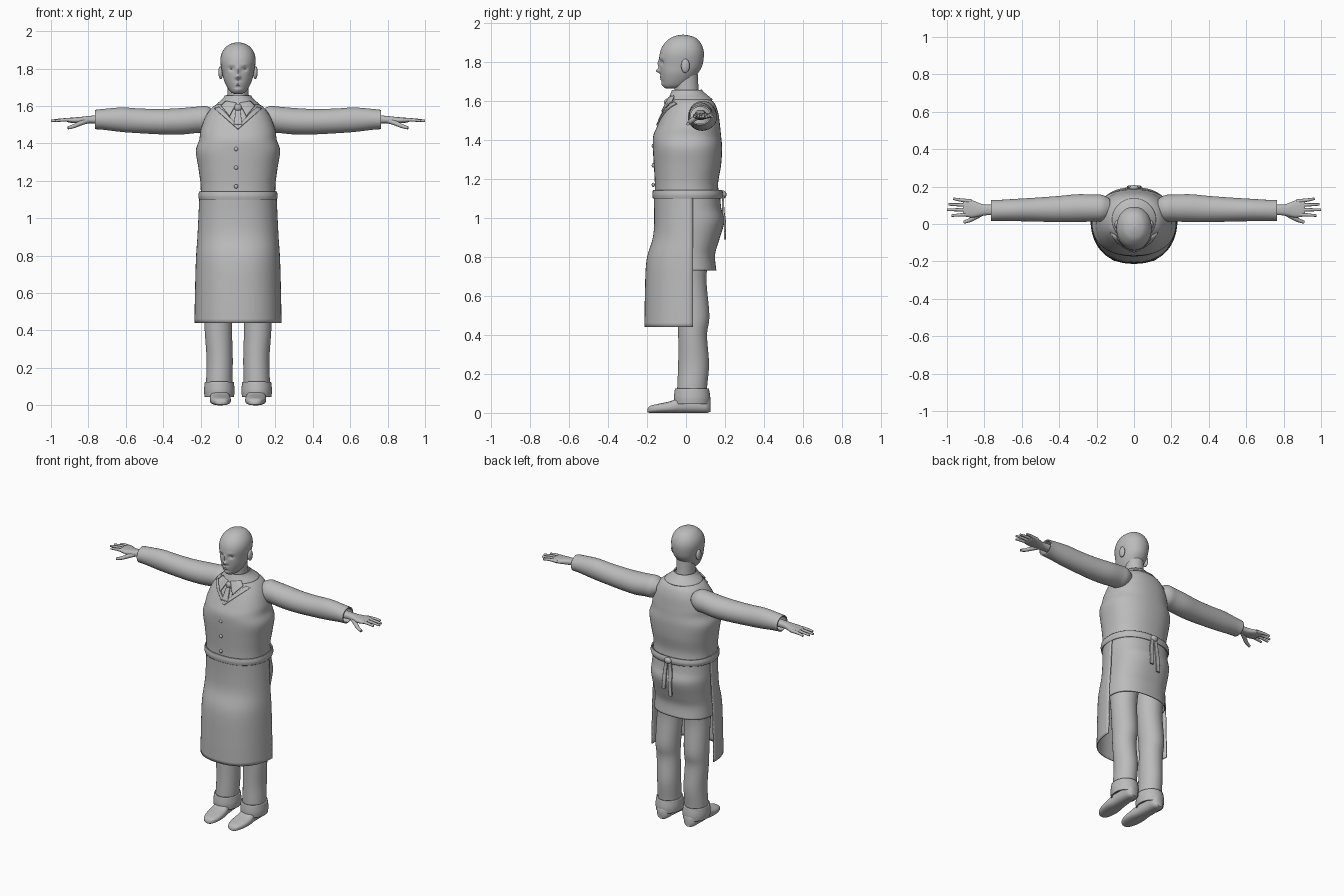
import bpy, bmesh, math

cube = bpy.data.objects.get("Cube")
if cube:
    bpy.data.objects.remove(cube)

grey = bpy.data.materials.new("plain grey")
grey.use_nodes = True
grey.diffuse_color = (0.5, 0.5, 0.5, 1)
grey.node_tree.nodes["Principled BSDF"].inputs["Base Color"].default_value = (0.5, 0.5, 0.5, 1)


def finish(obj, mirror=False, thick=0, angle=45):
    obj.data.materials.append(grey)
    if thick:
        mod = obj.modifiers.new("thickness", 'SOLIDIFY')
        mod.thickness, mod.offset = thick, 0
    if mirror:
        obj.modifiers.new("mirror", 'MIRROR')
    if obj.type == 'MESH':
        bpy.ops.object.select_all(action='DESELECT')
        obj.select_set(True)
        bpy.context.view_layer.objects.active = obj
        bpy.ops.object.shade_smooth_by_angle(angle=math.radians(angle))
    return obj


def mesh_object(name, bm, **kw):
    bmesh.ops.recalc_face_normals(bm, faces=bm.faces)
    mesh = bpy.data.meshes.new(name)
    bm.to_mesh(mesh)
    bm.free()
    obj = bpy.data.objects.new(name, mesh)
    bpy.context.collection.objects.link(obj)
    return finish(obj, **kw)


def smooth_rings(rings, steps):
    """Catmull-Rom interpolation between cross-sections."""
    out = []
    for i in range(len(rings) - 1):
        a, b, c, d = (rings[max(i - 1, 0)], rings[i], rings[i + 1],
                      rings[min(i + 2, len(rings) - 1)])
        for s in range(steps):
            t = s / steps
            out.append([q + t / 2 * (r - p + t * (2*p - 5*q + 4*r - s4 + t * (3*(q - r) + s4 - p)))
                        for p, q, r, s4 in zip(a, b, c, d)])
    return out + [list(rings[-1])]


def loft(name, rings, axis='z', n=40, steps=5, power=2, arc=None, caps=True, shape=None, **kw):
    """Rings are (position on axis, centre u, half width u, low v, high v)."""
    bm = bmesh.new()
    start, end = arc or (0, 360)
    count = n + 1 if arc else n
    rows = []
    for t, cu, ru, lo, hi in smooth_rings(rings, steps):
        row = []
        for k in range(count):
            a = math.radians(start + (end - start) * k / n)
            c, s = math.cos(a), math.sin(a)
            u = cu + ru * math.copysign(abs(c) ** (2 / power), c)
            v = (lo + hi) / 2 + (hi - lo) / 2 * math.copysign(abs(s) ** (2 / power), s)
            co = {'z': (u, v, t), 'x': (t, u, v), 'y': (u, t, v)}[axis]
            row.append(bm.verts.new(shape(*co) if shape else co))
        rows.append(row)
    for r0, r1 in zip(rows, rows[1:]):
        for k in range(n):
            j = (k + 1) % count
            bm.faces.new((r0[k], r0[j], r1[j], r1[k]))
    if caps and not arc:
        bm.faces.new(rows[0])
        bm.faces.new(rows[-1])
    return mesh_object(name, bm, **kw)


def ball(name, at, size, **kw):
    bm = bmesh.new()
    bmesh.ops.create_uvsphere(bm, u_segments=20, v_segments=12, radius=1)
    bmesh.ops.scale(bm, vec=size, verts=bm.verts)
    bmesh.ops.translate(bm, vec=at, verts=bm.verts)
    return mesh_object(name, bm, **kw)


def finger(name, points, radius):
    """Tapered round-ended digit along a path."""
    data = bpy.data.curves.new(name, 'CURVE')
    data.dimensions, data.bevel_depth, data.use_fill_caps = '3D', radius, True
    line = data.splines.new('NURBS')
    line.points.add(len(points) - 1)
    line.use_endpoint_u, line.order_u = True, 3
    for i, (p, q) in enumerate(zip(line.points, points)):
        p.co = (*q, 1)
        p.radius = 1.15 - 0.5 * i / (len(points) - 1)
    obj = bpy.data.objects.new(name, data)
    bpy.context.collection.objects.link(obj)
    finish(obj, mirror=True)


def patch(name, corners, target, lift, mirror=True):
    """Four-cornered cloth plate laid on the front of the torso."""
    bm = bmesh.new()
    bm.faces.new([bm.verts.new((x, -0.4, z)) for x, z in corners])
    bmesh.ops.subdivide_edges(bm, edges=bm.edges[:], cuts=7, use_grid_fill=True)
    obj = mesh_object(name, bm)
    wrap = obj.modifiers.new("lay", 'SHRINKWRAP')
    wrap.target, wrap.wrap_method, wrap.offset = target, 'PROJECT', lift
    wrap.use_project_y = wrap.use_positive_direction = True
    mod = obj.modifiers.new("thickness", 'SOLIDIFY')
    mod.thickness, mod.offset = 0.008, 0
    if mirror:
        obj.modifiers.new("mirror", 'MIRROR')


# Head with nose, brows, sockets, lips and chin pushed out of the front
features = [(0, 1.79, .009, .022, -.010), (0, 1.755, .012, .011, -.022),
            (.035, 1.798, .015, .010, .012), (.035, 1.82, .02, .007, -.004),
            (0, 1.724, .02, .005, -.007), (0, 1.711, .018, .005, -.007),
            (0, 1.686, .02, .010, -.006)]


def face(x, y, z):
    if y < -0.04:
        y += sum(d * math.exp(-((abs(x) - fx) / sx) ** 2 - ((z - fz) / sz) ** 2)
                 for fx, fz, sx, sz, d in features)
    return x, y, z


loft("head", [(1.665, 0, .02, -.105, -.05), (1.675, 0, .04, -.116, 0), (1.70, 0, .058, -.124, .03),
              (1.74, 0, .076, -.131, .06), (1.78, 0, .085, -.135, .083), (1.84, 0, .094, -.135, .092),
              (1.885, 0, .086, -.118, .082), (1.92, 0, .06, -.085, .056),
              (1.935, 0, .03, -.05, .02), (1.94, 0, .004, -.02, -.012)],
     n=96, steps=7, power=2.1, shape=face)
ball("eye", (.035, -.106, 1.797), (.014, .012, .009), mirror=True)
ball("ear", (.092, -.003, 1.78), (.013, .022, .036), mirror=True)
loft("neck", [(1.58, 0, .062, -.06, .08), (1.65, 0, .056, -.06, .066), (1.74, 0, .056, -.06, .06)])

# Waistcoat body
torso = loft("waistcoat", [
    (1.645, 0, .062, -.058, .08), (1.62, 0, .095, -.072, .11), (1.59, 0, .14, -.088, .145),
    (1.54, 0, .175, -.115, .165), (1.47, 0, .2, -.148, .175), (1.42, 0, .207, -.168, .18),
    (1.36, 0, .225, -.17, .185), (1.27, 0, .212, -.165, .18), (1.18, 0, .2, -.16, .165),
    (1.11, 0, .2, -.16, .17)], n=64, power=2.3)
for z in (1.37, 1.27, 1.17):
    ball("waistcoat_button", (-.01, -.168, z), (.011, .008, .011))
patch("neckline_edge", [(.125, 1.585), (.1, 1.595), (0, 1.495), (0, 1.475)], torso, .004)

# Shirt collar and tie
loft("collar_band", [(1.655, 0, .066, -.068, .078), (1.635, 0, .08, -.076, .098),
                     (1.605, 0, .115, -.088, .135)], caps=False, thick=.008)
patch("collar_flap", [(.008, 1.615), (.065, 1.625), (.09, 1.60), (.045, 1.545)], torso, .014)
patch("tie_blade", [(-.012, 1.58), (.012, 1.58), (.022, 1.50), (-.022, 1.50)], torso, .006, False)
ball("tie_knot", (0, -.098, 1.592), (.02, .014, .02))

# Sleeves
loft("sleeve", [(.13, .085, .045, 1.50, 1.575), (.17, .085, .066, 1.465, 1.595),
                (.22, .085, .068, 1.46, 1.592), (.3, .085, .07, 1.452, 1.585),
                (.4, .08, .066, 1.452, 1.58), (.52, .077, .06, 1.458, 1.582),
                (.62, .075, .056, 1.465, 1.588), (.72, .073, .052, 1.477, 1.58),
                (.765, .073, .052, 1.48, 1.575)], axis='x', caps=False, thick=.008, mirror=True)

# Hands
loft("palm", [(.68, .075, .03, 1.502, 1.555), (.78, .075, .028, 1.507, 1.548),
              (.82, .076, .033, 1.506, 1.544), (.86, .08, .045, 1.507, 1.54),
              (.9, .085, .046, 1.511, 1.537), (.915, .087, .038, 1.516, 1.533)],
     axis='x', n=24, power=2.5, mirror=True)
for name, root, tip, reach in (("index_finger", .052, .045, .975), ("middle_finger", .076, .076, 1.0),
                               ("ring_finger", .1, .105, .992), ("little_finger", .121, .135, .965)):
    finger(name, [(.87, root, 1.524), (.93, (root + tip) / 2, 1.529), (reach, tip, 1.52)], .01)
finger("thumb", [(.81, .06, 1.52), (.85, .035, 1.505), (.88, .018, 1.49), (.91, .01, 1.483)], .013)

# Trousers with turned-up cuffs
loft("trouser_leg", [(.06, .1, .067, -.045, .105), (.13, .1, .07, -.045, .108), (.25, .098, .07, -.04, .118),
                     (.4, .105, .073, -.04, .108), (.5, .105, .076, -.045, .12), (.7, .1, .082, -.06, .105),
                     (.85, .096, .092, -.09, .13), (1.0, .09, .09, -.11, .15)], mirror=True)
loft("trouser_cuff", [(.045, .1, .074, -.056, .118), (.08, .1, .077, -.058, .12),
                      (.125, .1, .073, -.052, .113)], caps=False, thick=.009, mirror=True)

# Shoes
loft("shoe", [(-.198, .09, .012, .004, .02), (-.185, .09, .034, 0, .036), (-.14, .092, .052, 0, .047),
              (-.08, .095, .056, 0, .06), (-.02, .097, .05, 0, .085), (.05, .1, .046, 0, .09),
              (.105, .1, .042, 0, .09), (.125, .1, .022, .006, .07)],
     axis='y', power=2.6, mirror=True)

# Wrap-around front apron, rear skirt and waistband
loft("front_apron", [(1.13, 0, .203, -.163, .233), (1.0, 0, .209, -.16, .23), (.9, 0, .214, -.167, .237),
                     (.78, 0, .222, -.2, .27), (.6, 0, .227, -.208, .278), (.44, 0, .23, -.21, .28)],
     arc=(180, 360), power=2.3, thick=.006)
loft("rear_skirt", [(1.13, 0, .196, -.16, .17), (1.05, 0, .197, -.16, .178), (.98, 0, .197, -.16, .193),
                    (.88, 0, .192, -.15, .165), (.81, 0, .19, -.14, .146), (.73, 0, .192, -.14, .153)],
     arc=(-15, 195), power=2.4, thick=.006)
loft("waistband", [(1.1, 0, .204, -.166, .182), (1.12, 0, .208, -.169, .187), (1.142, 0, .204, -.166, .182)],
     n=64, power=2.3, caps=False, thick=.008)

# Bow knot and hanging ties at the back
ball("tie_back_knot", (0, .193, 1.12), (.025, .015, .02))
for x, low in ((-.02, .89), (.022, .93)):
    loft("hanging_tie", [(1.12, x / 2, .011, .185, .195), (1.04, x, .013, .185, .197),
                         (.98, x, .013, .193, .205), (low, x * 1.2, .013, .194, .205)], n=16, power=4)
